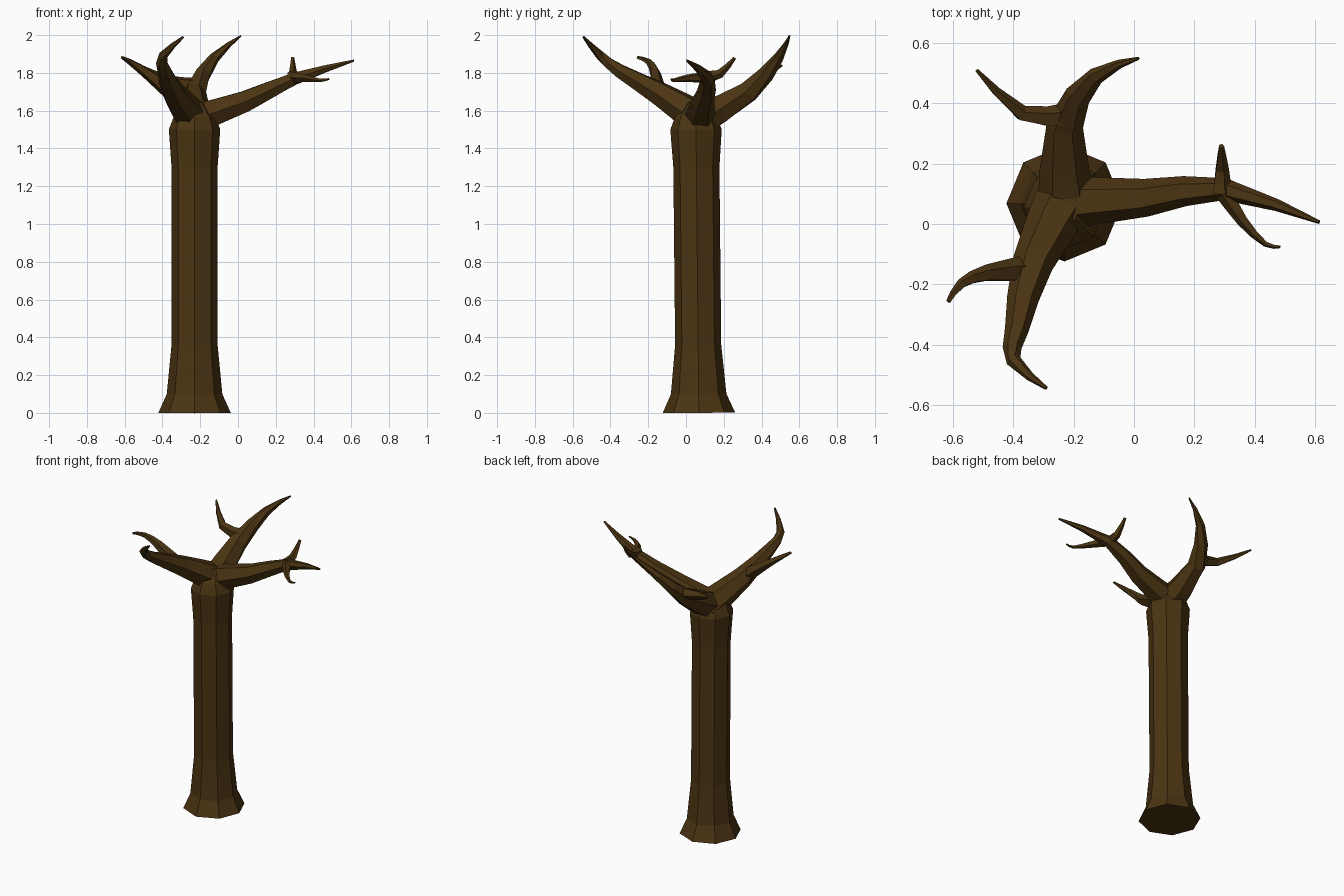
import bpy, bmesh, math
from mathutils import Vector

if "Cube" in bpy.data.objects:
    bpy.data.objects.remove(bpy.data.objects["Cube"])

bark = bpy.data.materials.new("dark brown bark")
bark.diffuse_color = (0.07, 0.034, 0.006, 1)
bark.use_nodes = True
bark.node_tree.nodes["Principled BSDF"].inputs["Base Color"].default_value = bark.diffuse_color


def tube(name, pts, radii, sides, ref):
    """Closed faceted tube along a path."""
    bm = bmesh.new()
    ref, rings = Vector(ref), []
    last = len(pts) - 1
    for i, (c, r) in enumerate(zip(pts, radii)):
        d1 = (c - pts[max(i - 1, 0)]).normalized()
        d2 = (pts[min(i + 1, last)] - c).normalized()
        t = (d1 + d2).normalized()
        s = t.cross(ref).normalized()
        u = s.cross(t)
        angles = [math.tau * j / sides for j in range(sides)]
        rings.append([bm.verts.new(c + r * (s * math.cos(a) + u * math.sin(a))) for a in angles])
    for r0, r1 in zip(rings, rings[1:]):
        for j in range(sides):
            k = (j + 1) % sides
            bm.faces.new((r0[j], r0[k], r1[k], r1[j]))
    bm.faces.new(rings[0])
    bm.faces.new(rings[-1])
    bmesh.ops.recalc_face_normals(bm, faces=bm.faces)
    me = bpy.data.meshes.new(name)
    bm.to_mesh(me)
    bm.free()
    me.materials.append(bark)
    ob = bpy.data.objects.new(name, me)
    bpy.context.collection.objects.link(ob)
    return ob


def limb(name, sides, r0, r1, *path):
    """Curved branch: one smooth midpoint per segment, evenly tapered by length."""
    p = [Vector(v) for v in path]
    pts = [p[0]]
    for i in range(len(p) - 1):
        before, after = p[max(i - 1, 0)], p[min(i + 2, len(p) - 1)]
        pts += [(9 * (p[i] + p[i + 1]) - before - after) / 16, p[i + 1]]
    dist = [0]
    for a, b in zip(pts, pts[1:]):
        dist.append(dist[-1] + (b - a).length)
    radii = [r0 + (r1 - r0) * d / dist[-1] for d in dist]
    return tube(name, pts, radii, sides, (0, 0, 1))


# slightly leaning trunk with a flared foot: (height, radius)
profile = [(0, .192), (.1, .147), (.36, .122), (1.3, .122), (1.5, .136), (1.57, .11), (1.645, .05)]
tree = tube("tree", [Vector((-.23, .068 - .01 * z, z)) for z, r in profile],
            [r for z, r in profile], 8, (1, 0, 0))

# three main limbs and the twigs forking from them
parts = [
    limb("right_limb", 6, .09, .006, (-.25, .07, 1.55), (.04, .087, 1.65), (.3, .115, 1.77), (.613, .006, 1.865)),
    limb("right_back_twig", 5, .035, .009, (.29, .1, 1.78), (.29, .18, 1.795), (.289, .258, 1.88)),
    limb("right_front_twig", 5, .033, .005, (.29, .12, 1.775), (.36, .01, 1.772), (.435, -.066, 1.76), (.483, -.075, 1.768)),
    limb("back_limb", 6, .1, .005, (-.22, .05, 1.54), (-.228, .33, 1.7), (-.125, .49, 1.88), (.015, .548, 1.996)),
    limb("back_left_twig", 5, .042, .006, (-.22, .36, 1.735), (-.37, .365, 1.76), (-.52, .508, 1.84)),
    limb("front_limb", 6, .1, .006, (-.22, .1, 1.54), (-.335, -.13, 1.685), (-.388, -.35, 1.81),
         (-.398, -.452, 1.89), (-.29, -.543, 1.99)),
    limb("front_left_twig", 5, .05, .008, (-.34, -.15, 1.69), (-.485, -.163, 1.8), (-.57, -.197, 1.858), (-.614, -.257, 1.882)),
]

# fuse everything into one skin
bpy.context.view_layer.objects.active = tree
for part in parts:
    mod = tree.modifiers.new("fuse", "BOOLEAN")
    mod.operation, mod.solver, mod.object = "UNION", "EXACT", part
    bpy.ops.object.modifier_apply(modifier=mod.name)
    bpy.data.objects.remove(part)

# open the underside
bm = bmesh.new()
bm.from_mesh(tree.data)
bottom = [f for f in bm.faces if all(v.co.z < .001 for v in f.verts)]
bmesh.ops.delete(bm, geom=bottom, context="FACES_ONLY")
bm.to_mesh(tree.data)
bm.free()
